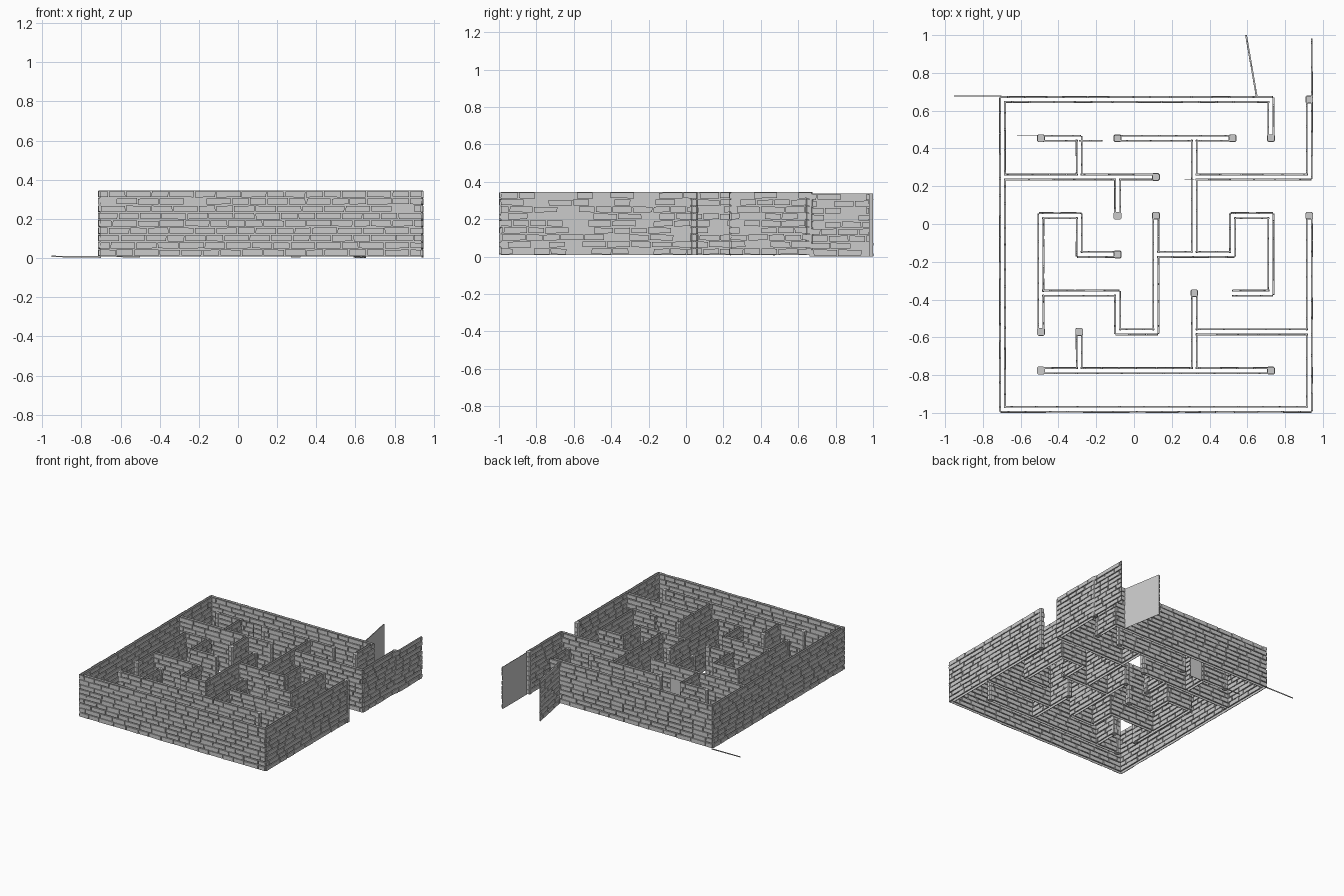
import bpy, bmesh, random
from mathutils import Vector

if "Cube" in bpy.data.objects:
    bpy.data.objects.remove(bpy.data.objects["Cube"])

random.seed(4)
X0, Y0, DX, DY = -0.696, -0.981, 0.203, 0.205   # maze grid
Z0, Z1, ROWS = 0.008, 0.345, 9
SKIN, OUT = 0.009, 0.0095                       # mortar offset, brick projection
ROW = (Z1 - Z0) / ROWS


def node(p):
    return Vector((X0 + DX * p[0], Y0 + DY * p[1], 0))


def finish(name, bm):
    me = bpy.data.meshes.new(name)
    bm.to_mesh(me)
    bm.free()
    ob = bpy.data.objects.new(name, me)
    bpy.context.collection.objects.link(ob)
    return ob


def block(bm, o, d, n, s0, s1, z0, z1, depth):
    """Five-sided brick with slightly uneven edges, open at the mortar side."""
    j = lambda a: random.uniform(-a, a)
    corners = [(s0, z0), (s1, z0), (s1, z1), (s0, z1)]
    up = Vector((0, 0, 1))
    corners = [(s + j(0.002), z + j(0.002)) for s, z in corners]
    back = [bm.verts.new(o + d * s + up * z) for s, z in corners]
    front = [bm.verts.new(o + d * s + up * z + n * depth) for s, z in corners]
    bm.faces.new(front[::-1])
    for k in range(4):
        m = (k + 1) % 4
        bm.faces.new((back[m], back[k], front[k], front[m]))


def brick_face(mortar, bricks, a, b, dz=0.0):
    """One wall skin from a to b; bricks project to the left of the direction."""
    d = b - a
    length = d.length
    d.normalize()
    n = Vector((-d.y, d.x, 0))
    vs = [mortar.verts.new(p + Vector((0, 0, z + dz)))
          for p, z in ((b, Z0), (a, Z0), (a, Z1), (b, Z1))]
    mortar.faces.new(vs)
    for r in range(ROWS):
        z = Z0 + r * ROW + dz
        s = -random.choice((0.01, 0.03)) if r % 2 else -0.07
        while s < length:
            e = s + random.choice((0.09, 0.11, 0.13))
            lo, hi = max(s + 0.003, 0), min(e - 0.003, length)
            if hi - lo > 0.008:
                block(bricks, a, d, n, lo, hi, z + 0.004,
                      z + ROW - 0.003, OUT * random.uniform(0.8, 1))
            s = e


# Wall centre lines on the grid: (column, row) to (column, row)
walls = [(0, 0, 0, 8), (0, 0, 8, 0), (8, 0, 8, 5), (8, 6, 8, 8), (0, 8, 7, 8),
         (7, 7, 7, 8), (5, 6, 8, 6), (1, 7, 2, 7), (2, 6, 2, 7), (0, 6, 4, 6),
         (3, 5, 3, 6), (3, 7, 6, 7), (5, 4, 5, 7), (4, 4, 6, 4), (6, 4, 6, 5),
         (6, 5, 7, 5), (7, 3, 7, 5), (6, 3, 7, 3), (4, 2, 4, 5), (3, 2, 4, 2),
         (3, 2, 3, 3), (1, 3, 3, 3), (1, 2, 1, 5), (1, 5, 2, 5), (2, 4, 2, 5),
         (2, 4, 3, 4), (2, 1, 2, 2), (1, 1, 7, 1), (5, 1, 5, 3), (5, 2, 8, 2)]
half = set()
for x0, y0, x1, y1 in walls:
    dx, dy = int(x1 > x0), int(y1 > y0)
    for k in range(max(x1 - x0, y1 - y0)):
        p = (x0 + dx * k, y0 + dy * k)
        half.add((p, (dx, dy)))
        half.add(((p[0] + dx, p[1] + dy), (-dx, -dy)))


def left(d):
    return (-d[1], d[0])


def back(d):
    return (-d[0], -d[1])


def vec(d):
    return Vector((d[0], d[1], 0))


def follow(p, d):
    """Next half edge round the outline, hugging the left side."""
    q = (p[0] + d[0], p[1] + d[1])
    for t in (left(d), d, back(left(d)), back(d)):
        if (q, t) in half:
            return q, t


# Trace both skins of every wall, joining straight runs
mortar, bricks = bmesh.new(), bmesh.new()
prev = {follow(*h): h for h in half}
ends = []
for p, d in sorted(half):
    pd = prev[(p, d)][1]
    if pd == d:
        continue
    n = vec(left(d)) * SKIN
    a = node(p) + n
    if pd != back(d):
        a += vec(left(pd)) * (SKIN + (OUT if d != left(pd) else 0)) 
    else:
        ends.append(p)
    q, t = follow(p, d)
    while t == d:
        q, t = follow(q, t)
    b = node(q) + n
    if t != back(d):
        b += vec(left(t)) * SKIN
    # keep outer corners exact
    if pd != back(d):
        a = node(p) + n + vec(left(pd)) * SKIN
    brick_face(mortar, bricks, a, b)

# Loose single panels by the entrance and inside
loose = [((0.655, 0.67), (0.598, 1.0), -0.007), ((0.937, 0.98), (0.937, 0.66), -0.007),
         ((-0.17, 0.445), (-0.29, 0.445), 0)]
for a, b, dz in loose:
    brick_face(mortar, bricks, Vector((*a, 0)), Vector((*b, 0)), dz)
finish("wall_mortar", mortar)
finish("wall_bricks", bricks)

# Stacked stone posts closing the free wall ends
posts = bmesh.new()
for p in ends:
    if p == (6, 3):
        continue
    c = node(p)
    for r in range(ROWS):
        w, cut = random.uniform(0.018, 0.021), 0.007
        ring = [(w, w - cut), (w - cut, w), (cut - w, w), (-w, w - cut),
                (-w, cut - w), (cut - w, -w), (w - cut, -w), (w, cut - w)]
        z0, z1 = Z0 + r * ROW, Z0 + (r + 1) * ROW - 0.003
        lo = [posts.verts.new((c.x + x, c.y + y, z0)) for x, y in ring]
        hi = [posts.verts.new((c.x + x, c.y + y, z1)) for x, y in ring]
        posts.faces.new(lo[::-1])
        posts.faces.new(hi)
        for k in range(8):
            m = (k + 1) % 8
            posts.faces.new((lo[k], lo[m], hi[m], hi[k]))
finish("end_posts", posts)

# Thin slivers lying at the foot of three walls
slivers = bmesh.new()
for x0, x1, y in ((-0.953, -0.70, 0.675), (-0.62, -0.50, 0.468), (0.27, 0.32, 0.235)):
    block(slivers, Vector((x0, y, 0)), Vector((1, 0, 0)), Vector((0, 1, 0)),
          0, x1 - x0, 0.003, 0.011, 0.004)
finish("ground_slivers", slivers)
